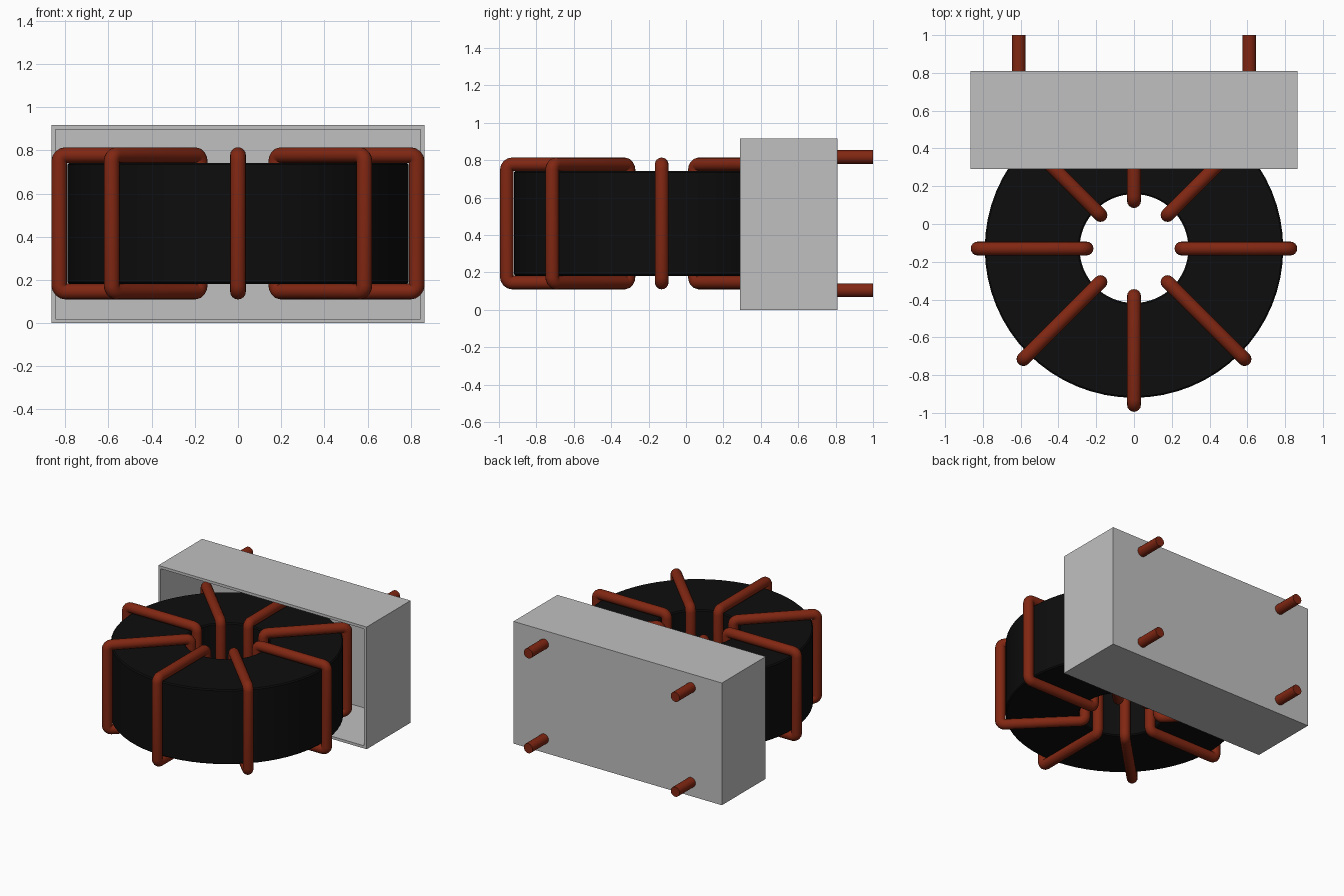
import bpy, bmesh, math
from mathutils import Matrix, Vector

if "Cube" in bpy.data.objects:
    bpy.data.objects.remove(bpy.data.objects["Cube"], do_unlink=True)


def make_material(name, rgb, rough=0.6):
    m = bpy.data.materials.new(name)
    m.use_nodes = True
    m.diffuse_color = (*rgb, 1)
    bsdf = m.node_tree.nodes["Principled BSDF"]
    bsdf.inputs["Base Color"].default_value = (*rgb, 1)
    bsdf.inputs["Roughness"].default_value = rough
    return m


BLACK = make_material("ferrite black", (0.004, 0.004, 0.004))
COPPER = make_material("copper red", (0.22, 0.02, 0.006))
GREY = make_material("casing grey", (0.53, 0.53, 0.53))

CENTRE_Y, MID_Z = -0.13, 0.462
WIRE_R = 0.0365


def add_object(name, mesh, mat):
    ob = bpy.data.objects.new(name, mesh)
    bpy.context.collection.objects.link(ob)
    mesh.materials.clear()
    mesh.materials.append(mat)
    return ob


def smooth(ob, angle=35):
    bpy.ops.object.select_all(action='DESELECT')
    ob.select_set(True)
    bpy.context.view_layer.objects.active = ob
    bpy.ops.object.shade_smooth_by_angle(angle=math.radians(angle))


def bm_mesh(name, bm):
    bmesh.ops.recalc_face_normals(bm, faces=bm.faces[:])
    me = bpy.data.meshes.new(name)
    bm.to_mesh(me)
    bm.free()
    return me


# Ring core: chamfered rectangular section spun around z
def make_core(r_in, r_out, half_h, c, steps=64):
    profile = [(r_in + c, -half_h), (r_out - c, -half_h), (r_out, -half_h + c),
               (r_out, half_h - c), (r_out - c, half_h), (r_in + c, half_h),
               (r_in, half_h - c), (r_in, -half_h + c)]
    bm = bmesh.new()
    verts = [bm.verts.new((r, 0, z)) for r, z in profile]
    edges = [bm.edges.new((verts[i], verts[i - 1])) for i in range(len(verts))]
    bmesh.ops.spin(bm, geom=verts + edges, cent=(0, 0, 0), axis=(0, 0, 1),
                   angle=math.tau, steps=steps)
    bmesh.ops.remove_doubles(bm, verts=bm.verts[:], dist=1e-4)
    ob = add_object("ring_core", bm_mesh("ring_core", bm), BLACK)
    ob.location = (0, CENTRE_Y, MID_Z)
    smooth(ob)


make_core(0.288, 0.79, 0.28, 0.008)


# Winding: rounded rectangular loop in the xz plane, swept with a round section
def make_loop_mesh(r_in, r_out, half_h, fillet, segs=4):
    cu = bpy.data.curves.new("winding_path", 'CURVE')
    cu.dimensions = '3D'
    cu.bevel_depth = WIRE_R
    cu.bevel_resolution = 6
    pts = []
    corners = [(r_out, half_h, 0), (r_in, half_h, 90),
               (r_in, -half_h, 180), (r_out, -half_h, 270)]
    for x, z, start in corners:
        mid = math.radians(start + 45)
        cx = x - math.copysign(fillet, math.cos(mid))
        cz = z - math.copysign(fillet, math.sin(mid))
        for i in range(segs + 1):
            a = math.radians(start + 90 * i / segs)
            pts.append((cx + fillet * math.cos(a), 0, cz + fillet * math.sin(a)))
    sp = cu.splines.new('POLY')
    sp.points.add(len(pts) - 1)
    for p, co in zip(sp.points, pts):
        p.co = (*co, 1)
    sp.use_cyclic_u = True
    tmp = bpy.data.objects.new("winding_path", cu)
    bpy.context.collection.objects.link(tmp)
    deps = bpy.context.evaluated_depsgraph_get()
    me = bpy.data.meshes.new_from_object(tmp.evaluated_get(deps))
    bpy.data.objects.remove(tmp, do_unlink=True)
    return me


loop = make_loop_mesh(0.251, 0.828, 0.316, 0.03)
for k in range(8):
    ob = add_object(f"winding_{k + 1}", loop.copy(), COPPER)
    ob.location = (0, CENTRE_Y, MID_Z)
    ob.rotation_euler.z = math.radians(45 * k)
    smooth(ob, 60)

# Casing: box open towards the front, with thin walls
HALF_X, Y0, Y1, TOP, WALL = 0.865, 0.29, 0.81, 0.917, 0.02
bm = bmesh.new()
bmesh.ops.create_cube(bm, size=1, matrix=Matrix.Translation((0, (Y0 + Y1) / 2, TOP / 2))
                      @ Matrix.Diagonal((2 * HALF_X, Y1 - Y0, TOP, 1)))
front = min(bm.faces, key=lambda f: f.calc_center_median().y)
bmesh.ops.inset_region(bm, faces=[front], thickness=WALL, use_even_offset=True)
ext = bmesh.ops.extrude_face_region(bm, geom=[front])
moved = [g for g in ext["geom"] if isinstance(g, bmesh.types.BMVert)]
bmesh.ops.translate(bm, verts=moved, vec=Vector((0, Y1 - Y0 - WALL, 0)))
if front.is_valid:
    bmesh.ops.delete(bm, geom=[front], context='FACES')
add_object("casing", bm_mesh("casing", bm), GREY)

# Four terminal pins on the back of the casing
for side, x in (("left", 0.61), ("right", -0.61)):
    for level, z in (("lower", 0.105), ("upper", 0.817)):
        bm = bmesh.new()
        y_in, y_out = Y1 - 0.01, 1.0
        bmesh.ops.create_cone(bm, cap_ends=True, segments=20, radius1=WIRE_R,
                              radius2=WIRE_R, depth=y_out - y_in,
                              matrix=Matrix.Translation((x, (y_in + y_out) / 2, z))
                              @ Matrix.Rotation(math.pi / 2, 4, 'X'))
        name = f"{level}_{side}_pin"
        smooth(add_object(name, bm_mesh(name, bm), COPPER))
